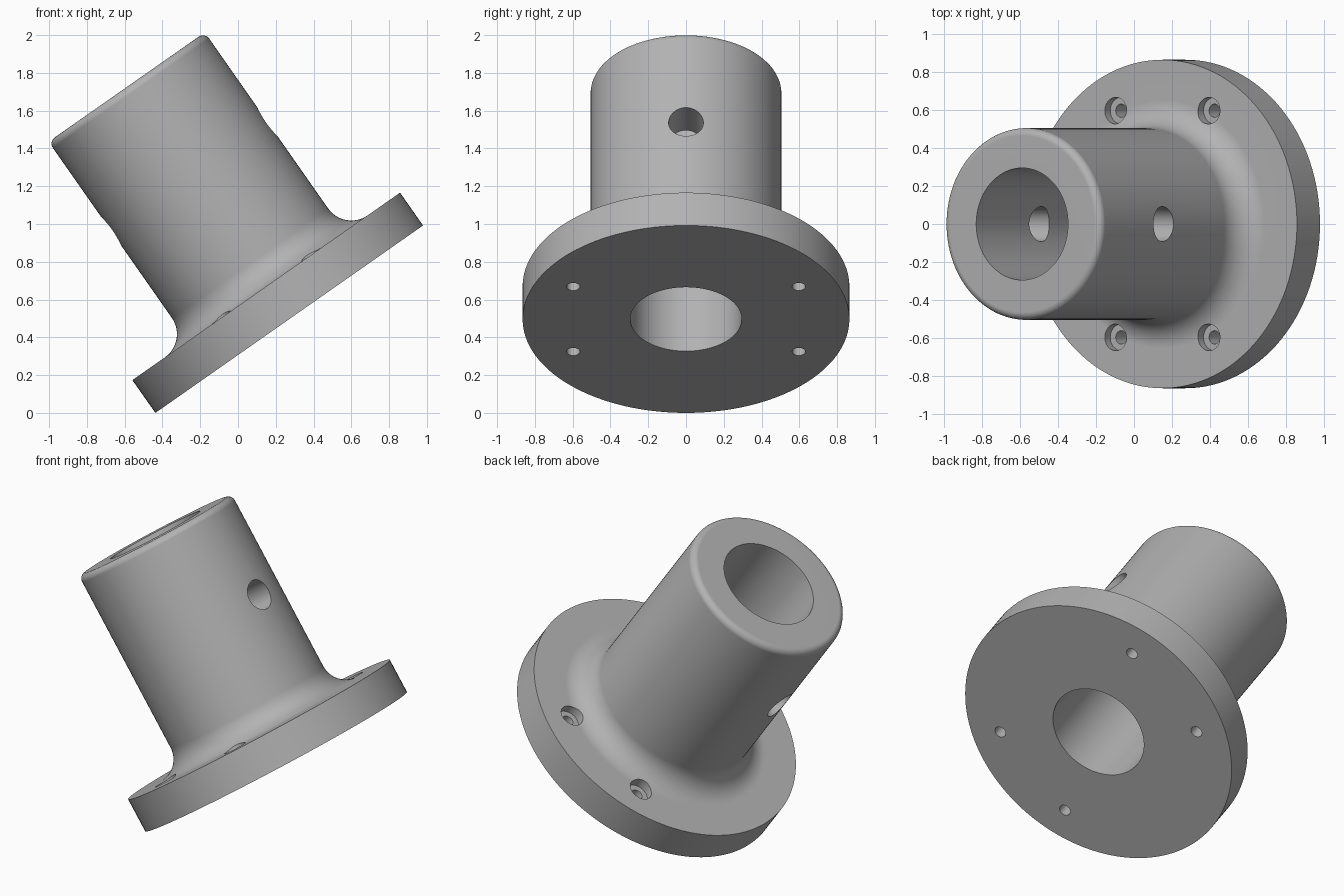
import bpy
import bmesh
from math import sin, cos, pi, radians
from mathutils import Matrix, Vector

if "Cube" in bpy.data.objects:
    bpy.data.objects.remove(bpy.data.objects["Cube"])

TILT = radians(35)
FLANGE_R, FLANGE_T = 0.865, 0.212
TUBE_R, BORE_R, LENGTH = 0.505, 0.295, 1.5
FILLET, ROUND = 0.15, 0.04
SEGMENTS = 128

grey = bpy.data.materials.new("plain grey")
grey.use_nodes = True
colour = (0.45, 0.45, 0.45, 1)
grey.diffuse_color = colour
grey.node_tree.nodes["Principled BSDF"].inputs["Base Color"].default_value = colour


def arc(r, z, radius, start, end, steps):
    """Points of an arc in the radius/height plane, angles in degrees."""
    angles = [radians(start + (end - start) * i / steps) for i in range(steps + 1)]
    return [(r + radius * cos(a), z + radius * sin(a)) for a in angles]


def make_object(name, bm):
    bmesh.ops.recalc_face_normals(bm, faces=bm.faces)
    mesh = bpy.data.meshes.new(name)
    bm.to_mesh(mesh)
    bm.free()
    mesh.materials.append(grey)
    obj = bpy.data.objects.new(name, mesh)
    bpy.context.collection.objects.link(obj)
    return obj


def lathe(name, profile):
    """Revolve a closed profile around z."""
    bm = bmesh.new()
    verts = [bm.verts.new((r, 0, z)) for r, z in profile]
    edges = [bm.edges.new((verts[i - 1], verts[i])) for i in range(len(verts))]
    bmesh.ops.spin(bm, geom=verts + edges, cent=(0, 0, 0), axis=(0, 0, 1),
                   angle=2 * pi, steps=SEGMENTS, use_merge=True)
    bmesh.ops.remove_doubles(bm, verts=bm.verts, dist=0.0001)
    return make_object(name, bm)


def drill(target, radius, length, centre, turn=Matrix()):
    """Cut a round hole through the target."""
    bm = bmesh.new()
    bmesh.ops.create_cone(bm, cap_ends=True, segments=48, radius1=radius,
                          radius2=radius, depth=length,
                          matrix=Matrix.Translation(Vector(centre)) @ turn)
    cutter = make_object("drill_cutter", bm)
    cutter.hide_render = True
    mod = target.modifiers.new("hole", "BOOLEAN")
    mod.operation = "DIFFERENCE"
    mod.solver = "EXACT"
    mod.object = cutter
    bpy.context.view_layer.objects.active = target
    bpy.ops.object.modifier_apply(modifier=mod.name)
    bpy.data.objects.remove(cutter)


# Flange, fillet, tube with rounded rim, and the bore
profile = [(BORE_R, 0), (FLANGE_R, 0), (FLANGE_R, FLANGE_T)]
profile += arc(TUBE_R + FILLET, FLANGE_T + FILLET, FILLET, 270, 180, 12)
profile += arc(TUBE_R - ROUND, LENGTH - ROUND, ROUND, 0, 90, 6)
profile += [(BORE_R, LENGTH)]
body = lathe("flanged_tube", profile)

# Cross hole through both walls of the tube
drill(body, 0.092, 2, (0, 0, 0.922), Matrix.Rotation(pi / 2, 4, "Y"))

# Four counterbored screw holes in the flange
for x in (-0.3, 0.3):
    for y in (-0.597, 0.597):
        drill(body, 0.035, 1, (x, y, 0))
        drill(body, 0.07, 0.1, (x, y, FLANGE_T))

# Smooth shading with sharp rims, then lean the whole part
bpy.ops.object.select_all(action="DESELECT")
body.select_set(True)
bpy.context.view_layer.objects.active = body
bpy.ops.object.shade_smooth_by_angle(angle=radians(30))
normals = body.modifiers.new("even_shading", "WEIGHTED_NORMAL")
normals.keep_sharp = True
body.rotation_euler = (0, -TILT, 0)
body.location = (0.271, 0, FLANGE_R * sin(TILT))
